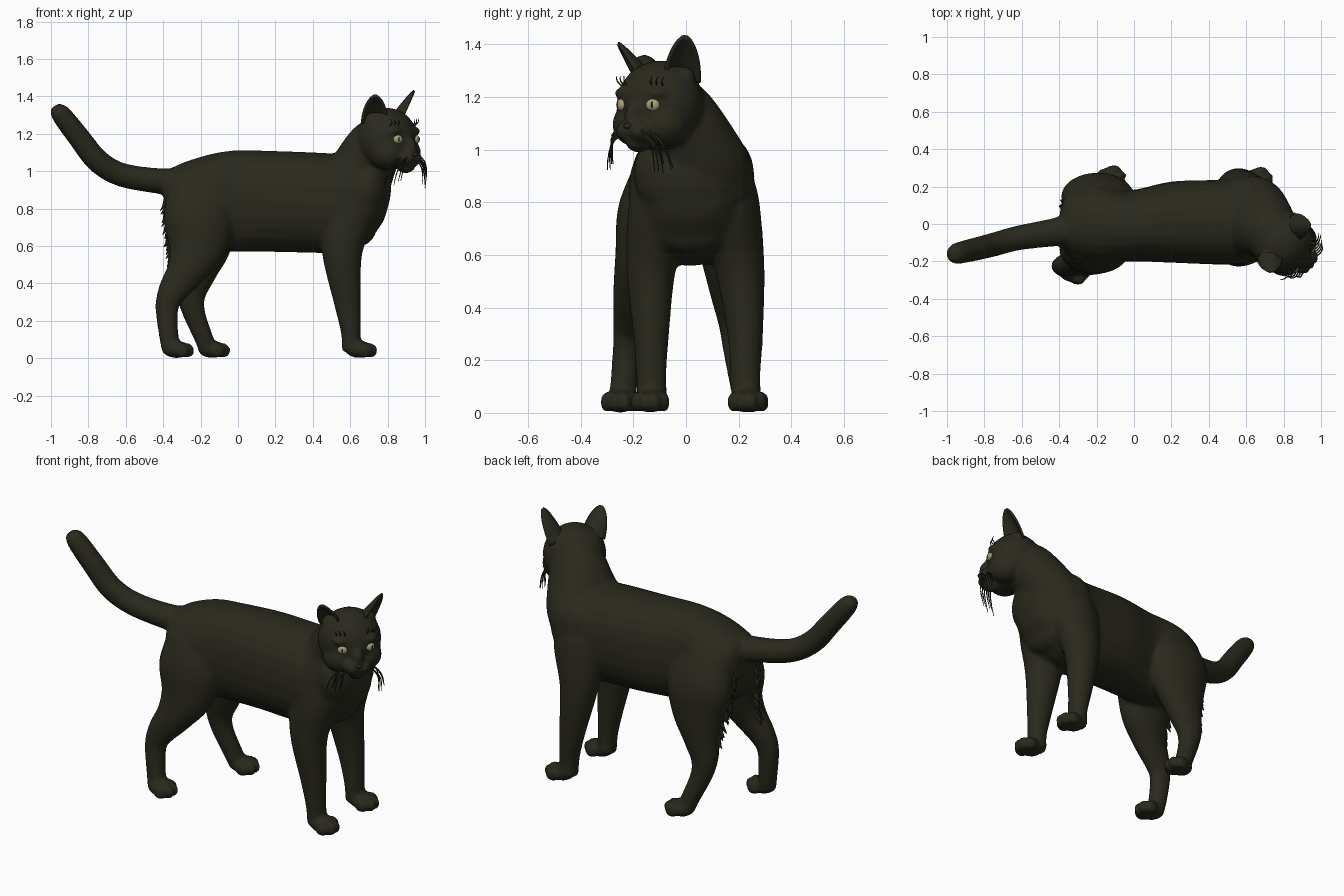
import bpy, bmesh, math, random
from mathutils import Vector, Matrix

if "Cube" in bpy.data.objects:
    bpy.data.objects.remove(bpy.data.objects["Cube"])

random.seed(4)


def material(name, rgb):
    m = bpy.data.materials.new(name)
    m.diffuse_color = (*rgb, 1)
    m.use_nodes = True
    m.node_tree.nodes["Principled BSDF"].inputs["Base Color"].default_value = m.diffuse_color
    return m


FUR = material("dark fur", (0.023, 0.022, 0.013))
EYE = material("pale yellow eye", (0.36, 0.34, 0.19))
PUPIL = material("black", (0.008, 0.008, 0.007))


def finish(bm, name, mat):
    bmesh.ops.recalc_face_normals(bm, faces=bm.faces[:])
    me = bpy.data.meshes.new(name)
    bm.to_mesh(me)
    bm.free()
    me.materials.append(mat)
    for p in me.polygons:
        p.use_smooth = True
    ob = bpy.data.objects.new(name, me)
    bpy.context.collection.objects.link(ob)
    return ob


def tube(bm, secs, ref=(0, 0, 1), n=24, sub=5, power=2.0, axis=None):
    """Closed loft through sections (x, y, z, half width, half depth)."""
    S = [Vector(s) for s in secs]
    S = [2 * S[0] - S[1]] + S + [2 * S[-1] - S[-2]]
    pts = []
    for i in range(1, len(S) - 2):
        a, b, c, d = S[i - 1:i + 3]
        for k in range(sub):
            t = k / sub
            pts.append(0.5 * (2 * b + (c - a) * t + (2 * a - 5 * b + 4 * c - d) * t * t
                              + (3 * b - a - 3 * c + d) * t ** 3))
    pts.append(S[-2])
    rings, ref = [], Vector(ref)
    for i, p in enumerate(pts):
        t = (pts[min(i + 1, len(pts) - 1)] - pts[max(i - 1, 0)])
        t = Vector(axis) if axis else Vector(t[:3]).normalized()
        side = ref.cross(t).normalized()
        up = t.cross(side)
        ring = []
        for k in range(n):
            c, s = math.cos(2 * math.pi * k / n), math.sin(2 * math.pi * k / n)
            c = math.copysign(abs(c) ** (2 / power), c)
            s = math.copysign(abs(s) ** (2 / power), s)
            ring.append(bm.verts.new(Vector(p[:3]) + side * c * p[3] + up * s * p[4]))
        rings.append(ring)
    for r0, r1 in zip(rings, rings[1:]):
        for k in range(n):
            bm.faces.new((r0[k], r0[(k + 1) % n], r1[(k + 1) % n], r1[k]))
    bm.faces.new(rings[0][::-1])
    bm.faces.new(rings[-1])


def ball(bm, pos, size, base=Matrix.Identity(4), turn=0):
    bmesh.ops.create_icosphere(bm, subdivisions=3, radius=1, matrix=base @ Matrix.Translation(pos)
                               @ Matrix.Rotation(turn, 4, 'Z') @ Matrix.Diagonal((*size, 1)))


# Head frame: x forward along the gaze, y to the cat's left, z up
HEAD = Matrix.Translation((0.80, -0.10, 1.17)) @ Matrix.Rotation(math.radians(-39.5), 4, 'Z')

# Torso, neck, chest and tail
bm = bmesh.new()
tube(bm, [(-.395, -.01, .87, .09, .10), (-.35, 0, .845, .165, .175), (-.2, .0, .83, .215, .247),
          (-.03, -.01, .84, .19, .27), (.2, .01, .838, .217, .27), (.45, .01, .83, .227, .268),
          (.58, .02, .825, .235, .262), (.69, .02, .83, .20, .205), (.77, .02, .85, .13, .13),
          (.80, .02, .86, .06, .06)], power=2.3, axis=(1, 0, 0))
tube(bm, [(.60, .03, .85, .235, .19), (.645, .02, .96, .225, .17), (.69, -.005, 1.06, .185, .155),
          (.74, -.05, 1.15, .15, .143), (.78, -.08, 1.20, .11, .11)])
ball(bm, (.69, .01, .91), (.13, .21, .20))
ball(bm, (.60, .16, .90), (.13, .10, .15))
tube(bm, [(-.25, -.01, .94, .10, .09), (-.4, -.04, .945, .078, .07), (-.62, -.075, .98, .066, .064),
          (-.75, -.11, 1.055, .064, .063), (-.85, -.135, 1.18, .062, .060), (-.935, -.155, 1.29, .058, .055),
          (-.965, -.163, 1.33, .048, .044), (-.977, -.166, 1.35, .025, .025)])


def paw(x, y):
    ball(bm, (x, y, .047), (.075, .062, .047))
    for dy, dx in ((-.052, .03), (-.019, .06), (.019, .06), (.052, .03)):
        ball(bm, (x + dx, y + dy, .041), (.040, .023, .041))


# Front legs and shoulders
for y, sp in ((.225, .022), (-.132, .0)):
    tube(bm, [(.58, y * .55 + .02, .96, .09, .10), (.58, y * .68, .8, .125, .155),
              (.557, y - sp, .56, .096, .108), (.585, y, .3, .068, .073), (.603, y, .14, .058, .053),
              (.607, y + .005, .04, .058, .052)], ref=(1, 0, 0))
    paw(.648, y * 1.03)
ball(bm, (.655, .02, .72), (.09, .17, .12))

# Hind legs: the right one stands further back
tube(bm, [(-.22, -.10, .92, .10, .15), (-.21, -.135, .76, .125, .19), (-.22, -.163, .6, .107, .16),
          (-.275, -.195, .47, .082, .108), (-.348, -.215, .36, .062, .08), (-.38, -.225, .27, .052, .062),
          (-.37, -.235, .12, .052, .052), (-.355, -.245, .04, .052, .052)], ref=(1, 0, 0))
paw(-.33, -.25)
tube(bm, [(-.21, .10, .92, .10, .15), (-.195, .145, .76, .125, .195), (-.20, .162, .6, .107, .165),
          (-.228, .175, .45, .082, .11), (-.25, .185, .34, .062, .079), (-.235, .195, .24, .054, .06),
          (-.18, .22, .1, .052, .05), (-.16, .235, .04, .052, .05)], ref=(1, 0, 0))
paw(-.138, .24)

# Head masses: skull, cheeks, muzzle, chin, bridge
ball(bm, (-.005, 0, 0), (.162, .172, .170), HEAD)
for s in (-1, 1):
    ball(bm, (.05, s * .075, -.075), (.10, .085, .085), HEAD)
    ball(bm, (.14, s * .032, -.10), (.064, .047, .044), HEAD)
    ball(bm, (.105, s * .075, .045), (.045, .05, .025), HEAD)
    ball(bm, (-.02, s * .105, .10), (.04, .045, .045), HEAD)
ball(bm, (.125, 0, -.14), (.057, .047, .042), HEAD)
ball(bm, (.13, 0, -.05), (.067, .038, .07), HEAD)

body = finish(bm, "cat_body", FUR)
rm = body.modifiers.new("merge", 'REMESH')
rm.mode = 'VOXEL'
rm.voxel_size = 0.010
rm.use_smooth_shade = True
sm = body.modifiers.new("soften", 'SMOOTH')
sm.factor = 0.5
sm.iterations = 12

# Ears: cupped petals facing outward
for s, name, top in ((-1, "right_ear", .236), (1, "left_ear", .262)):
    bm = bmesh.new()
    base, tip = Vector((-.005, s * .104, .085)), Vector((.05, s * .166, top))
    axis = tip - base
    a = axis.normalized()
    n = Vector((.72, s * .7, 0))
    n = (n - a * n.dot(a)).normalized()
    w = a.cross(n)
    U, V = 12, 12
    grid = []
    for j in range(V + 1):
        v = j / V * .985
        hw = .068 * (1 - v ** 2.0) ** .62
        row = []
        for i in range(U + 1):
            u = 2 * i / U - 1
            p = base + axis * v + w * u * hw - n * (1 - u * u) * .055 * (1 - v) ** .8
            row.append(bm.verts.new(HEAD @ p))
        grid.append(row)
    for j in range(V):
        for i in range(U):
            bm.faces.new((grid[j][i], grid[j][i + 1], grid[j + 1][i + 1], grid[j + 1][i]))
    ear = finish(bm, name, FUR)
    so = ear.modifiers.new("thickness", 'SOLIDIFY')
    so.thickness = .012
    so.offset = 0

# Eyes with narrow pupils
for s, side in ((-1, "right"), (1, "left")):
    turn = s * math.radians(26)
    bm = bmesh.new()
    ball(bm, (.136, s * .078, .0), (.016, .027, .023), HEAD, turn)
    finish(bm, side + "_eye", EYE)
    bm = bmesh.new()
    ball(bm, (.1385, s * .0792, .0), (.016, .005, .018), HEAD, turn)
    finish(bm, side + "_pupil", PUPIL)

# Nose
bm = bmesh.new()
ball(bm, (.192, 0, -.08), (.012, .018, .011), HEAD)
finish(bm, "nose", FUR)

# Drooping whiskers and brow hairs
bm = bmesh.new()
for s in (-1, 1):
    for k in range(6):
        f, z = .175 - .011 * k, -.085 - .008 * (k % 3)
        d = random.uniform(.85, 1.15)
        path = [(f, s * .045, z), (f + .012, s * (.08 + .006 * k), z - .03),
                (f + .004, s * (.098 + .011 * k) * d, z - .085), (f - .008, s * (.10 + .014 * k) * d, z - .15 * d)]
        tube(bm, [(*(HEAD @ Vector(p)), r, r) for p, r in zip(path, (.004, .004, .003, .0015))],
             ref=(.3, .2, 1), n=5, sub=3)
    for k in range(3):
        path = [(.12 - .01 * k, s * (.06 + .02 * k), .07), (.133 - .006 * k, s * (.065 + .022 * k), .09),
                (.128 - .006 * k, s * (.07 + .024 * k), .11)]
        tube(bm, [(*(HEAD @ Vector(p)), r, r) for p, r in zip(path, (.003, .003, .001))],
             ref=(1, .2, 0), n=5, sub=2)
finish(bm, "whiskers", FUR)

# Ragged fur along the back of the thighs
bm = bmesh.new()
for y0, xs in ((-1, (-.385, -.375, -.352, -.37)), (1, (-.375, -.365, -.34, -.31))):
    for k in range(22):
        t = k / 21
        q = t * 2.999
        i = int(q)
        x = xs[i] + (xs[i + 1] - xs[i]) * (q - i)
        z = .84 - .45 * t
        y = y0 * (.09 + .10 * t) + random.uniform(-.015, .015)
        L = random.uniform(.018, .034)
        tube(bm, [(x + .035, y, z + .05, .03, .03), (x, y, z + .01, .018, .014),
                  (x - L, y, z - .03, .002, .002)], ref=(0, 0, 1), n=6, sub=2)
finish(bm, "thigh_fur", FUR)
